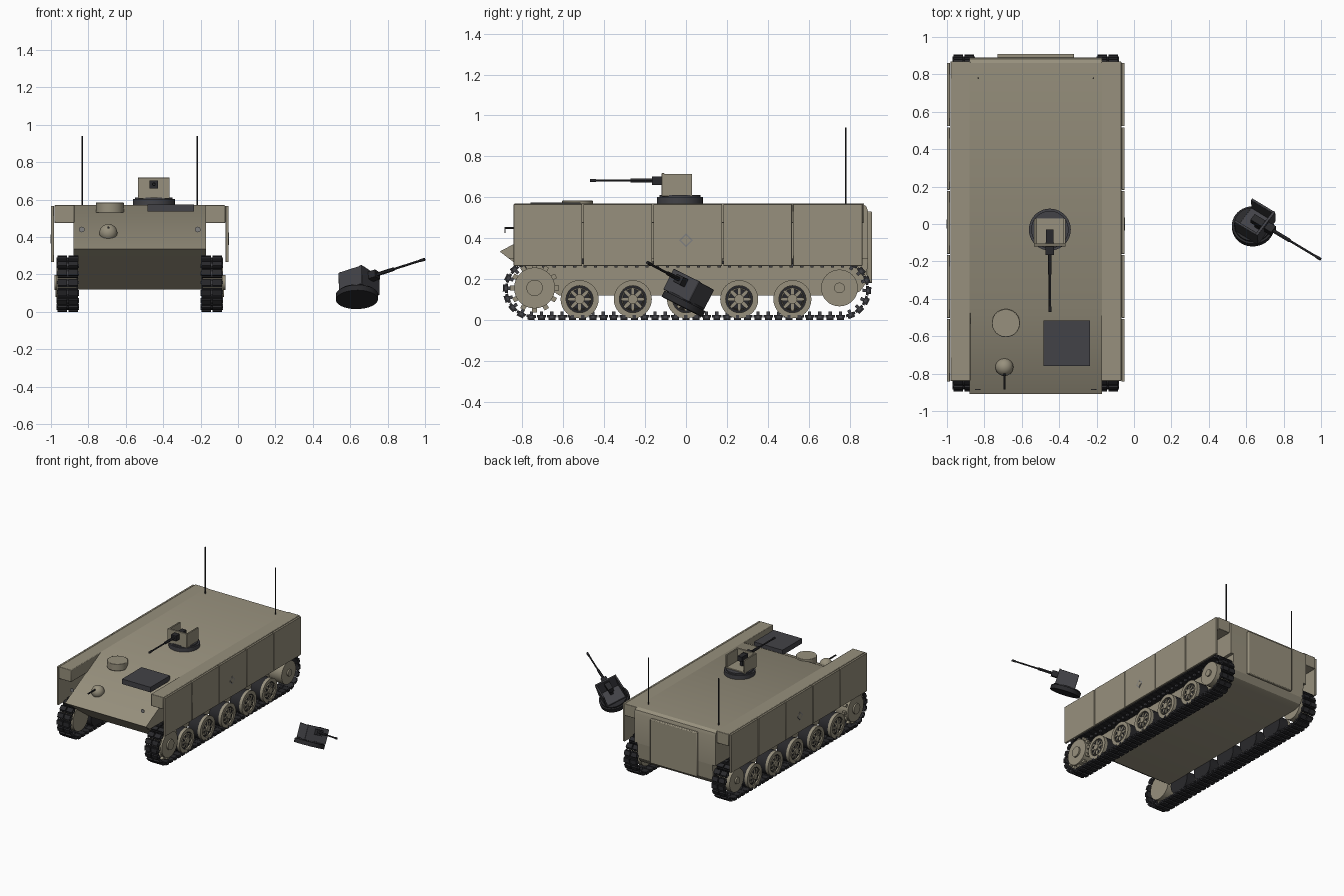
import bpy, bmesh, math
from mathutils import Matrix, Vector

if "Cube" in bpy.data.objects:
    bpy.data.objects.remove(bpy.data.objects["Cube"])

CX = -0.525          # centre line of the vehicle
HULL, LOWER = 0.355, 0.33


def material(name, *rgb):
    m = bpy.data.materials.new(name)
    m.use_nodes = True
    m.diffuse_color = (*rgb, 1)
    m.node_tree.nodes["Principled BSDF"].inputs["Base Color"].default_value = (*rgb, 1)
    return m


TAN = material("sand paint", 0.31, 0.28, 0.205)
DARK = material("dark grey", 0.055, 0.055, 0.063)
RUBBER = material("black metal", 0.022, 0.022, 0.025)
GREY = material("marking grey", 0.22, 0.22, 0.22)


def finish(name, bm, mats, bevel=0):
    bmesh.ops.recalc_face_normals(bm, faces=bm.faces)
    mesh = bpy.data.meshes.new(name)
    bm.to_mesh(mesh)
    bm.free()
    for m in mats:
        mesh.materials.append(m)
    ob = bpy.data.objects.new(name, mesh)
    bpy.context.collection.objects.link(ob)
    if bevel:
        mod = ob.modifiers.new("bevel", "BEVEL")
        mod.width, mod.segments = bevel, 2
    bpy.ops.object.select_all(action="DESELECT")
    ob.select_set(True)
    bpy.context.view_layer.objects.active = ob
    bpy.ops.object.shade_smooth_by_angle(angle=math.radians(30))
    return ob


def paint(verts, mat):
    for f in {f for v in verts for f in v.link_faces}:
        f.material_index = mat


def box(bm, lo, hi, mat=0, frame=Matrix()):
    lo, hi = Vector(lo), Vector(hi)
    m = frame @ Matrix.Translation((lo + hi) / 2) @ Matrix.Diagonal((*(hi - lo), 1))
    paint(bmesh.ops.create_cube(bm, size=1, matrix=m)["verts"], mat)


def cyl(bm, start, end, r, mat=0, seg=32, r2=None):
    a, b = Vector(start), Vector(end)
    rot = (b - a).to_track_quat("Z", "Y").to_matrix().to_4x4()
    geo = bmesh.ops.create_cone(bm, cap_ends=True, segments=seg, radius1=r,
                                radius2=r if r2 is None else r2, depth=(b - a).length,
                                matrix=Matrix.Translation((a + b) / 2) @ rot)
    paint(geo["verts"], mat)


def extrude_profile(name, profile, half):
    bm = bmesh.new()
    face = bm.faces.new([bm.verts.new((CX - half, y, z)) for y, z in profile])
    geo = bmesh.ops.extrude_face_region(bm, geom=[face])["geom"]
    bmesh.ops.translate(bm, vec=(2 * half, 0, 0),
                        verts=[v for v in geo if isinstance(v, bmesh.types.BMVert)])
    return finish(name, bm, [TAN])


# Hull: wide upper body over a narrower tub
extrude_profile("upper_hull", [(-.91, .335), (-.865, .3), (.89, .3), (.89, .53),
                               (.882, .555), (.86, .57), (-.47, .57)], HULL)
extrude_profile("lower_hull", [(-.865, .3), (-.62, .12), (.8, .12), (.85, .14),
                               (.88, .18), (.89, .3)], LOWER)
bm = bmesh.new()
box(bm, (CX - .205, .885, .18), (CX + .205, .91, .53))
finish("rear_door", bm, [TAN], .006)

# Sponsons, skirts and markings on both sides
for s, side in ((-1, "right"), (1, "left")):
    def X(d):
        return CX + s * d

    bm = bmesh.new()
    box(bm, (X(.35), -.84, .475), (X(.457), .87, .57))
    finish(side + "_sponson", bm, [TAN], .004)

    bm = bmesh.new()
    edges = [-.845, -.505, -.163, .18, .52, .865]
    for a, b in zip(edges, edges[1:]):
        box(bm, (X(.459), a + .003, .265), (X(.475), b - .003, .567))
    finish(side + "_skirt_panels", bm, [TAN], .002)

    bm = bmesh.new()
    cyl(bm, (X(.474), 0, .39), (X(.476), 0, .39), .034, 0, 4)
    cyl(bm, (X(.474), 0, .39), (X(.477), 0, .39), .024, 1, 4)
    finish(side + "_diamond_mark", bm, [GREY, TAN])

    # Running gear
    for i in range(5):
        y, z = -.52 + i * .26, .102
        bm = bmesh.new()
        cyl(bm, (X(.335), y, z), (X(.43), y, z), .092, 1)
        rings = [(.093, .418), (.093, .442), (.066, .442), (.066, .418)]
        loops = [[bm.verts.new((X(d), y + r * math.cos(t * math.tau / 32),
                                z + r * math.sin(t * math.tau / 32))) for t in range(32)]
                 for r, d in rings]
        for k in range(4):
            p, q = loops[k], loops[(k + 1) % 4]
            for t in range(32):
                u = (t + 1) % 32
                bm.faces.new((p[t], p[u], q[u], q[t]))
        for k in range(8):
            frame = Matrix.Translation((X(.435), y, z)) @ Matrix.Rotation(k * math.tau / 8, 4, "X")
            box(bm, (-.006, -.007, .01), (.006, .007, .058), 0, frame)
        cyl(bm, (X(.425), y, z), (X(.438), y, z), .058, 0, 24, .05)
        cyl(bm, (X(.437), y, z), (X(.4385), y, z), .05, 1, 24)
        cyl(bm, (X(.43), y, z), (X(.45), y, z), .024, 0, 20)
        finish(f"{side}_road_wheel_{i + 1}", bm, [TAN, RUBBER])

    for name, y, r, hub, teeth in (("sprocket", -.74, .1, .04, 12), ("idler", .75, .09, .026, 0)):
        bm = bmesh.new()
        cyl(bm, (X(.335), y, .157), (X(.445), y, .157), r)
        cyl(bm, (X(.44), y, .157), (X(.457), y, .157), hub)
        for k in range(teeth):
            frame = Matrix.Translation((X(.42), y, .157)) @ Matrix.Rotation(k * math.tau / teeth, 4, "X")
            box(bm, (-.012, -.012, r - .01), (.012, .012, r + .02), 0, frame)
        finish(f"{side}_{name}", bm, [TAN])

    # Track links laid around a stadium path
    bm = bmesh.new()
    y0, y1, zc, r, links = -.745, .755, .15, .132, 76
    run, arc = y1 - y0, math.pi * r
    for i in range(links):
        d = i / links * 2 * (run + arc)
        if d < run:
            y, z, ang = y0 + d, zc + r, 0
        elif d < run + arc:
            ang = -(d - run) / r
            y, z = y1 - r * math.sin(ang), zc + r * math.cos(ang)
        elif d < 2 * run + arc:
            y, z, ang = y1 - (d - run - arc), zc - r, math.pi
        else:
            ang = math.pi - (d - 2 * run - arc) / r
            y, z = y0 - r * math.sin(ang), zc + r * math.cos(ang)
        f = Matrix.Translation((X(.385), y, z)) @ Matrix.Rotation(ang, 4, "X")
        box(bm, (-.055, -.023, -.007), (.055, .023, .006), 0, f)
        box(bm, (-.054, -.017, 0), (-.004, .017, .018), 0, f)
        box(bm, (.004, -.017, 0), (.054, .017, .018), 0, f)
        box(bm, (-.061, -.008, -.006), (.061, .008, .008), 1, f)
        box(bm, (-.008, -.008, -.024), (.008, .008, 0), 1, f)
    finish(side + "_track", bm, [RUBBER, DARK])

    # Aerial and front lamp disc
    bm = bmesh.new()
    cyl(bm, (X(.308), .78, .56), (X(.308), .78, .94), .004, 0, 8)
    finish(side + "_aerial", bm, [RUBBER])
    bm = bmesh.new()
    cyl(bm, (X(.31), -.888, .44), (X(.31), -.883, .44), .015, 0, 16)
    finish(side + "_lamp_disc", bm, [GREY])

# Front deck fittings
bm = bmesh.new()
cyl(bm, (-.685, -.53, .53), (-.685, -.53, .584), .075, 0, 40)
finish("driver_hatch", bm, [TAN], .003)
bm = bmesh.new()
box(bm, (-.485, -.76, .535), (-.235, -.515, .575))
finish("engine_grille", bm, [DARK])
bm = bmesh.new()
bmesh.ops.create_uvsphere(bm, u_segments=24, v_segments=12, radius=.048,
                          matrix=Matrix.Translation((-.693, -.765, .422)))
cyl(bm, (-.693, -.885, .45), (-.693, -.78, .45), .006, 1, 10)
finish("bow_mount", bm, [TAN, RUBBER])


def turret(prefix, frame, body_mat, ring_mat):
    bm = bmesh.new()
    cyl(bm, (0, 0, 0), (0, 0, .032), .112, 0, 40)
    cyl(bm, (0, 0, .03), (0, 0, .042), .1, 0, 40)
    ring = finish(prefix + "_ring", bm, [ring_mat])
    # Shield: floor, front plate and two cheeks, open at the back
    bm = bmesh.new()
    box(bm, (-.085, -.09, .035), (.085, .06, .05))
    box(bm, (-.085, -.09, .04), (.085, -.075, .148))
    for s in (-1, 1):
        box(bm, (s * .085, -.09, .04), (s * .072, .06, .145))
    shield = finish(prefix + "_shield", bm, [body_mat], .003)
    bm = bmesh.new()
    box(bm, (-.022, -.135, .09), (.022, -.07, .132))
    box(bm, (-.02, -.08, .092), (.02, .0, .13))
    box(bm, (-.012, -.05, .045), (.012, -.02, .1))
    cyl(bm, (0, -.24, .112), (0, -.13, .112), .01, 0, 12)
    cyl(bm, (0, -.43, .112), (0, -.23, .112), .006, 0, 12)
    cyl(bm, (0, -.44, .112), (0, -.41, .112), .008, 0, 12)
    gun = finish(prefix + "_gun", bm, [RUBBER])
    for ob in (ring, shield, gun):
        ob.matrix_world = frame


turret("mounted_turret", Matrix.Translation((-.45, -.03, .57)), TAN, DARK)

# Separate dark turret lying tilted on the ground
aim = Vector((.83, -.5, .265)).normalized()
up = Vector((-.014, .45, .893))
up = (up - aim * up.dot(aim)).normalized()
tilt = Matrix((up.cross(aim), -aim, up))
tilt[0] = tilt[1].cross(tilt[2])
turret("loose_turret", Matrix.Translation((.636, -.02, .065)) @ tilt.transposed().to_4x4(), DARK, RUBBER)
